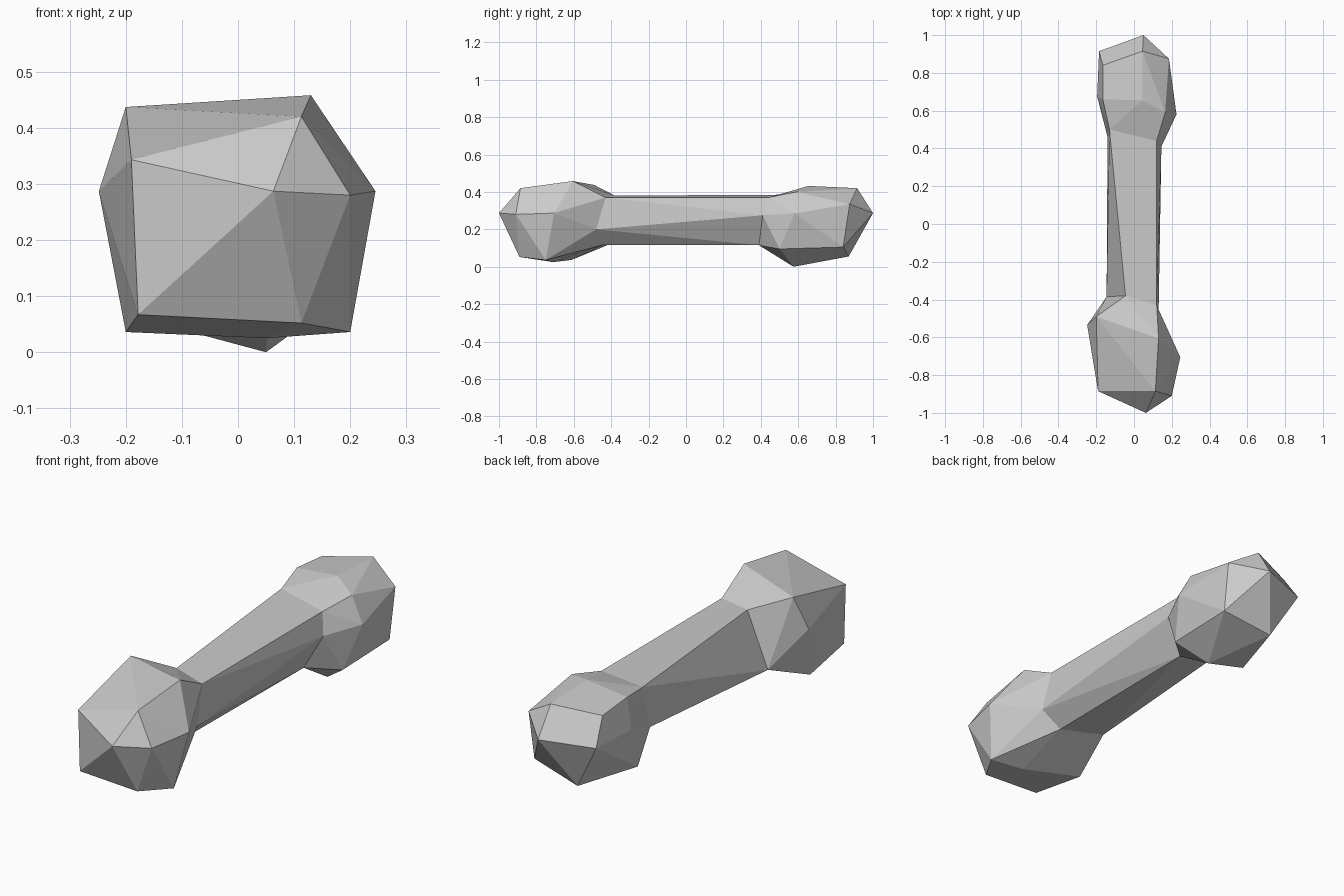
import bpy
import bmesh
from math import radians
from mathutils import Vector

# Remove the default object only
default_cube = bpy.data.objects.get("Cube")
if default_cube:
    bpy.data.objects.remove(default_cube, do_unlink=True)

# Single flat colour
grey = bpy.data.materials.new("light_grey")
grey.use_nodes = True
colour = (0.6, 0.6, 0.6, 1.0)
grey.diffuse_color = colour
grey.node_tree.nodes["Principled BSDF"].inputs["Base Color"].default_value = colour


def faceted_hull(name, corners):
    """Wrap a flat-shaded convex shell around a few corner points."""
    mesh = bpy.data.meshes.new(name)
    bm = bmesh.new()
    for corner in corners:
        bm.verts.new(Vector(corner))
    result = bmesh.ops.convex_hull(bm, input=bm.verts[:])
    unused = {g for key in ("geom_interior", "geom_unused") for g in result[key]
              if isinstance(g, bmesh.types.BMVert)}
    bmesh.ops.delete(bm, geom=list(unused), context="VERTS")
    # Merge nearly coplanar triangles into broad facets
    bmesh.ops.dissolve_limit(bm, angle_limit=radians(4),
                             verts=bm.verts[:], edges=bm.edges[:])
    bmesh.ops.recalc_face_normals(bm, faces=bm.faces[:])
    bm.to_mesh(mesh)
    bm.free()
    mesh.materials.append(grey)
    part = bpy.data.objects.new(name, mesh)
    bpy.context.collection.objects.link(part)
    return part


# Five-sided rings where the shaft meets each knob
front_neck = [(-.045, -.38, .38), (.12, -.43, .37), (.13, -.48, .2),
              (.05, -.45, .115), (-.145, -.385, .13)]
back_neck = [(-.13, .5, .385), (.12, .44, .37), (.145, .41, .275),
             (.06, .39, .115), (-.14, .46, .19)]

# Front knob: upper corners, tip and sides, then underside
front_corners = [
    (-.2, -.49, .437), (.13, -.605, .458), (-.19, -.885, .343), (.113, -.885, .42),
    (.063, -1, .287), (.2, -.91, .28), (.245, -.705, .287), (-.248, -.535, .287),
    (-.2, -.613, .036), (-.178, -.89, .067), (.113, -.89, .052),
    (.2, -.75, .036), (.05, -.71, .025)]

# Back knob: upper corners, tip and sides, then underside
back_corners = [
    (.045, .915, .42), (.045, .655, .432), (.165, .59, .4), (-.165, .84, .394),
    (-.165, .66, .41), (.05, 1, .287), (.185, .875, .335), (.225, .58, .285),
    (-.185, .915, .277), (-.195, .675, .275), (.18, .5, .095),
    (.18, .84, .105), (-.06, .87, .055), (-.155, .57, .055), (.05, .575, 0)]

faceted_hull("front_knob", front_corners + front_neck)
faceted_hull("back_knob", back_corners + back_neck)
faceted_hull("shaft", front_neck + back_neck)
